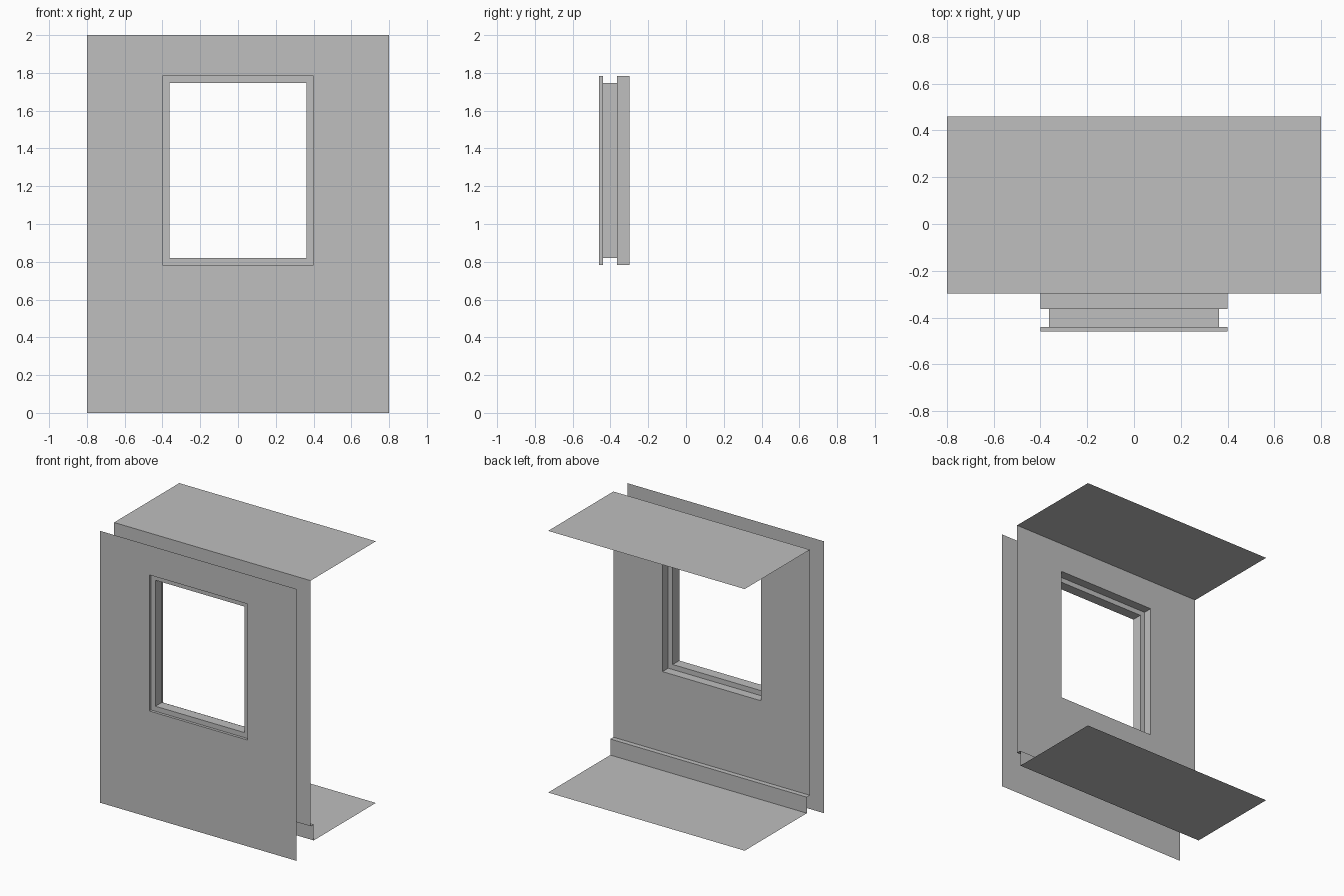
import bpy

cube = bpy.data.objects.get("Cube")
if cube:
    bpy.data.objects.remove(cube, do_unlink=True)

# Main dimensions
HALF_W, HEIGHT = 0.8, 2.0
Y_OUT, Y_IN, Y_BACK = -0.46, -0.298, 0.46
Z_FLOOR, Z_SKIRT, Y_SKIRT = 0.075, 0.193, -0.262
Y_FRAME_FRONT, Y_FRAME_BACK = -0.44, -0.364
FRAME = 0.037

grey = bpy.data.materials.new("plaster_grey")
grey.use_nodes = True
colour = (0.52, 0.52, 0.52, 1)
grey.diffuse_color = colour
grey.node_tree.nodes["Principled BSDF"].inputs["Base Color"].default_value = colour


def make(name, verts, faces):
    mesh = bpy.data.meshes.new(name)
    mesh.from_pydata(verts, [], faces)
    mesh.materials.append(grey)
    obj = bpy.data.objects.new(name, mesh)
    bpy.context.collection.objects.link(obj)
    return obj


def rect(half, y, z0, z1):
    return [(-half, y, z0), (half, y, z0), (half, y, z1), (-half, y, z1)]


def opening(y, inset=0.0):
    return rect(0.4 - inset, y, 0.782 + inset, 1.783 - inset)


def loft(name, rings):
    """Join successive rectangular rings with quads."""
    faces = [(4 * r + i, 4 * r + (i + 1) % 4, 4 * r + 4 + (i + 1) % 4, 4 * r + 4 + i)
             for r in range(len(rings) - 1) for i in range(4)]
    return make(name, sum(rings, []), faces)


def strip(name, profile):
    """Extrude a (y, z) profile across the full width."""
    verts = [(x, y, z) for y, z in profile for x in (-HALF_W, HALF_W)]
    faces = [(2 * i, 2 * i + 1, 2 * i + 3, 2 * i + 2) for i in range(len(profile) - 1)]
    return make(name, verts, faces)


# Wall skins, each with the window opening
loft("outer_wall", [rect(HALF_W, Y_OUT, 0, HEIGHT), opening(Y_OUT)])
loft("inner_wall", [opening(Y_IN), rect(HALF_W, Y_IN, Z_SKIRT, HEIGHT)])

# Window reveals and the narrow frame between them
loft("outer_reveal", [opening(Y_OUT), opening(Y_FRAME_FRONT)])
loft("window_frame", [opening(Y_FRAME_FRONT), opening(Y_FRAME_FRONT, FRAME),
                      opening(Y_FRAME_BACK, FRAME), opening(Y_FRAME_BACK)])
loft("inner_reveal", [opening(Y_FRAME_BACK), opening(Y_IN)])

# Room surfaces
strip("ceiling", [(Y_BACK, HEIGHT), (Y_IN, HEIGHT)])
strip("skirting_board", [(Y_IN, Z_SKIRT), (Y_SKIRT, Z_SKIRT), (Y_SKIRT, Z_FLOOR)])
strip("floor", [(Y_SKIRT, Z_FLOOR), (Y_BACK, Z_FLOOR)])
